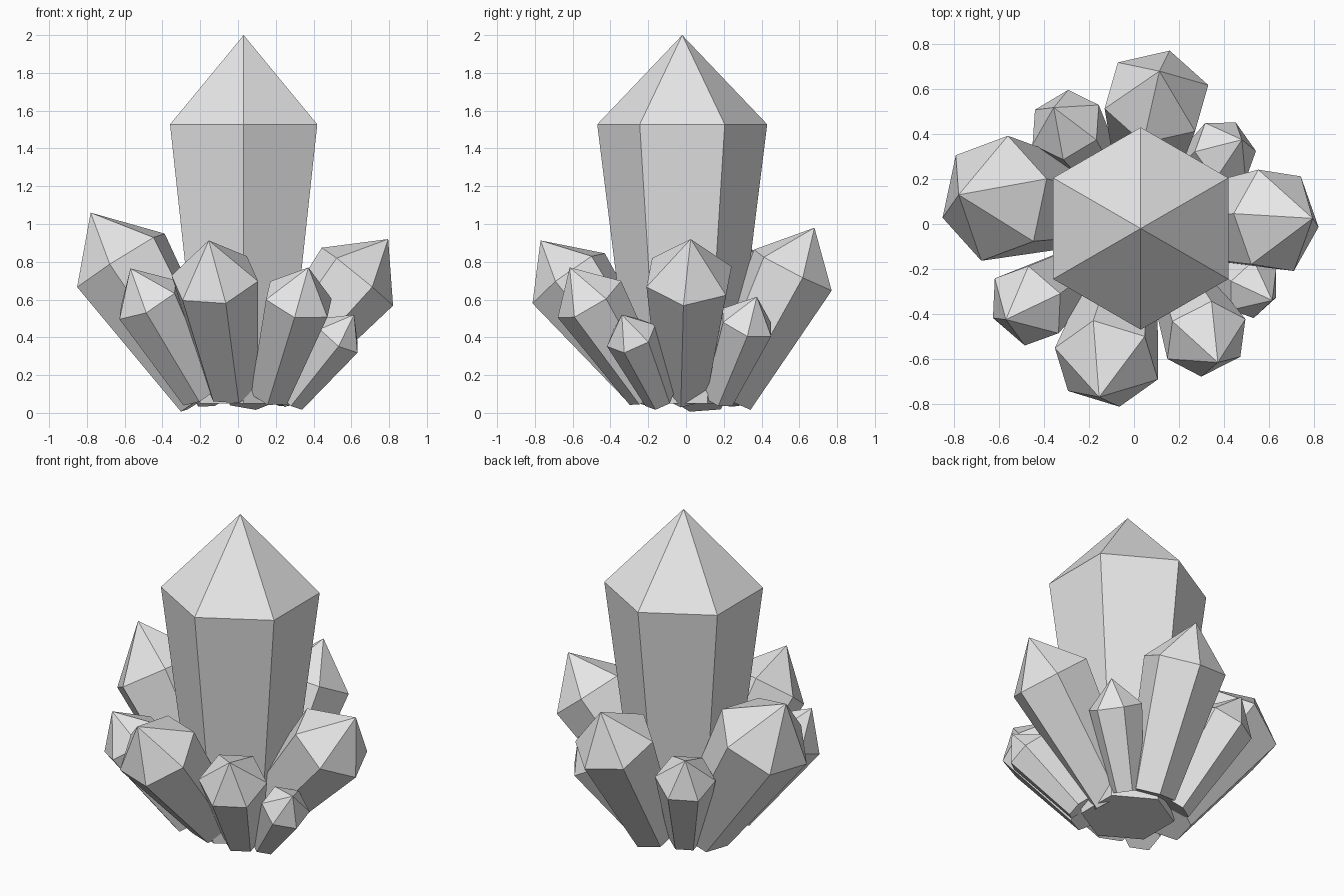
import bpy
import bmesh
from math import cos, sin, radians, pi
from mathutils import Vector

cube = bpy.data.objects.get("Cube")
if cube:
    bpy.data.objects.remove(cube, do_unlink=True)

# One pale grey mineral material
grey = bpy.data.materials.new("pale_grey")
grey.use_nodes = True
colour = (0.8, 0.8, 0.8, 1)
grey.diffuse_color = colour
grey.node_tree.nodes["Principled BSDF"].inputs["Base Color"].default_value = colour

SIDES = 6
TAPER = 0.59      # foot radius relative to shoulder radius
TIP = 1.05        # tip height relative to shoulder radius


def crystal(name, tip, foot, radius, turn):
    """Hexagonal shaft widening from foot to shoulder, closed by a pyramid tip.
    turn is the heading, in degrees, of one shoulder corner seen from above."""
    tip, foot = Vector(tip), Vector(foot)
    axis = (tip - foot).normalized()
    a = radians(turn)
    u = Vector((cos(a), sin(a), -(cos(a) * axis.x + sin(a) * axis.y) / axis.z)).normalized()
    v = axis.cross(u)
    bm = bmesh.new()

    def ring(centre, r):
        steps = [2 * pi * i / SIDES for i in range(SIDES)]
        return [bm.verts.new(centre + r * (cos(t) * u + sin(t) * v)) for t in steps]

    low = ring(foot, radius * TAPER)
    high = ring(tip - axis * radius * TIP, radius)
    point = bm.verts.new(tip)
    bm.faces.new(low[::-1])
    for i in range(SIDES):
        j = (i + 1) % SIDES
        bm.faces.new((low[i], low[j], high[j], high[i]))
        bm.faces.new((high[i], high[j], point))
    mesh = bpy.data.meshes.new(name)
    bm.to_mesh(mesh)
    bm.free()
    mesh.materials.append(grey)
    bpy.context.collection.objects.link(bpy.data.objects.new(name, mesh))


# Tall central crystal
crystal("main_crystal", (0.03, -0.02, 2.0), (0.03, -0.02, 0.05), 0.45, 90)

# Leaning crystals around the foot: tip, foot, shoulder radius, turn
crystal("right_crystal", (-0.78, 0.13, 1.06), (-0.165, 0.07, 0.09), 0.285, 78)
crystal("back_crystal", (0.113, 0.68, 0.98), (0.06, 0.22, 0.08), 0.24, 74)
crystal("left_crystal", (0.795, 0.025, 0.92), (0.14, -0.01, 0.12), 0.245, -9)
crystal("front_crystal", (-0.155, -0.77, 0.913), (-0.03, -0.19, 0.13), 0.24, -17)
crystal("front_right_crystal", (-0.57, -0.425, 0.765), (-0.2, -0.18, 0.1), 0.19, 200)
crystal("front_left_crystal", (0.373, -0.616, 0.77), (0.17, -0.2, 0.1), 0.195, 207)
crystal("small_left_crystal", (0.615, -0.34, 0.52), (0.28, -0.14, 0.07), 0.14, -20)
crystal("back_left_crystal", (0.48, 0.375, 0.615), (0.19, 0.17, 0.08), 0.155, 70)
crystal("back_right_crystal", (-0.357, 0.518, 0.74), (-0.13, 0.19, 0.08), 0.172, 86)
